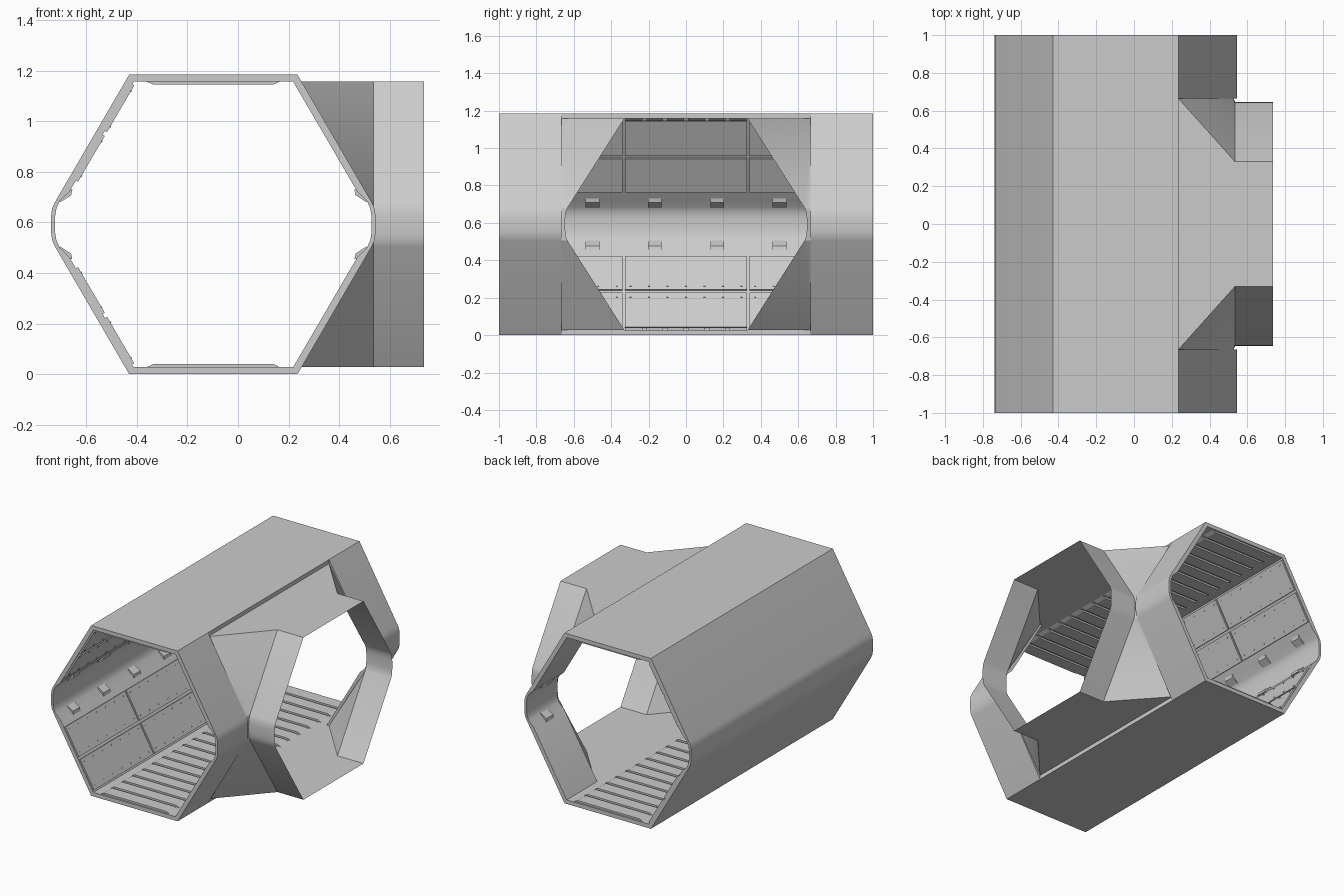
import bpy, bmesh, math
from mathutils import Vector

if "Cube" in bpy.data.objects:
    bpy.data.objects.remove(bpy.data.objects["Cube"])

H = 1.185          # overall height
CX = -0.0975       # centre line of the main corridor


def flip_z(p):
    return (p[0], H - p[1])


def flip_x(p):
    return (2 * CX - p[0], p[1])


def finish(name, bm, smooth=False):
    bmesh.ops.remove_doubles(bm, verts=bm.verts, dist=1e-5)
    bmesh.ops.recalc_face_normals(bm, faces=bm.faces)
    me = bpy.data.meshes.new(name)
    bm.to_mesh(me)
    bm.free()
    ob = bpy.data.objects.new(name, me)
    bpy.context.collection.objects.link(ob)
    if smooth:
        bpy.ops.object.select_all(action='DESELECT')
        ob.select_set(True)
        bpy.context.view_layer.objects.active = ob
        bpy.ops.object.shade_smooth_by_angle(angle=math.radians(28))
    return ob


def prism(bm, profile, y0, y1):
    """Closed xz profile extruded along y."""
    a = [bm.verts.new((x, y0, z)) for x, z in profile]
    b = [bm.verts.new((x, y1, z)) for x, z in profile]
    n = len(profile)
    bm.faces.new(a)
    bm.faces.new(b[::-1])
    for i in range(n):
        j = (i + 1) % n
        bm.faces.new((a[i], b[i], b[j], a[j]))


# Wall cross-section: upper half of the left side, mirrored for the rest
outer = [(-0.43, H), (-0.724, 0.68), (-0.735, 0.655), (-0.739, 0.625)]
inner = [(-0.413, 1.157), (-0.668, 0.72), (-0.705, 0.685), (-0.718, 0.655), (-0.723, 0.625)]
outer += [flip_z(p) for p in outer[::-1]]
inner += [flip_z(p) for p in inner[::-1]]

# Main corridor: floor, roof and left wall run the full length
bm = bmesh.new()
shell = [(0.235, H)] + outer + [(0.235, 0), (0.235, 0.028)] + inner[::-1] + [(0.235, 1.157)]
shell = [p for i, p in enumerate(shell)]
prism(bm, shell, -1, 1)
finish("corridor_shell", bm, True)

# Right wall: only beside the side opening
bm = bmesh.new()
wall = [flip_x(p) for p in outer + [(-0.43, 0.028)] + inner[::-1][1:-1] + [(-0.43, 1.157)]]
wall = [flip_x(p) for p in outer] + [flip_x(p) for p in inner[::-1]]
for s in (-1, 1):
    prism(bm, wall, s * 0.665, s * 1.0)
finish("right_wall_sections", bm, True)

# Side branch: thin skin with flat flared corners
bm = bmesh.new()
quarter = [(0.33, 1.157), (0.634, 0.68), (0.643, 0.655), (0.646, 0.625)]
side = quarter + [flip_z(p) for p in quarter[::-1]]
ring = side + [(-y, z) for y, z in side[::-1]]
XA, XB = 0.535, 0.735
for i in range(len(ring)):
    (y0, z0), (y1, z1) = ring[i], ring[(i + 1) % len(ring)]
    bm.faces.new([bm.verts.new(c) for c in
                  ((XA, y0, z0), (XB, y0, z0), (XB, y1, z1), (XA, y1, z1))])
for z in (1.157, 0.028):
    bm.faces.new([bm.verts.new(c) for c in
                  ((0.235, -0.665, z), (0.235, 0.665, z), (XA, 0.33, z), (XA, -0.33, z))])
for s in (-1, 1):
    for f in (lambda z: z, lambda z: H - z):
        bm.faces.new([bm.verts.new(c) for c in
                      ((0.235, s * 0.665, f(1.157)), (XA, s * 0.33, f(1.157)),
                       (XA, s * 0.634, f(0.68)))])
        bm.faces.new([bm.verts.new(c) for c in
                      ((0.235, s * 0.665, f(1.157)), (XA, s * 0.634, f(0.68)),
                       (0.528, s * 0.665, f(0.68)))])
    for (y0, z0), (y1, z1) in zip(side[1:-2], side[2:-1]):
        bm.faces.new([bm.verts.new(c) for c in
                      ((XA, s * y0, z0), (XA, s * y1, z1),
                       (0.528, s * 0.665, z1), (0.528, s * 0.665, z0))])
finish("side_branch", bm, True)

# Left wall panels: two rows above and two below, three bays long
p0, p1 = Vector((-0.413, 1.157)), Vector((-0.668, 0.72))
along = (p1 - p0).normalized()
normal = Vector((-along.y, along.x))
if normal.x < 0:
    normal = -normal


def on_wall(d, h):
    p = p0 + along * d + normal * h
    return (p.x, p.y)


panels, rivets = bmesh.new(), bmesh.new()
bays = [(-0.995, -0.34), (-0.327, 0.327), (0.34, 0.995)]
for d0, d1 in ((0.012, 0.225), (0.243, 0.452)):
    prof = [on_wall(d0, -0.002), on_wall(d0, 0.01), on_wall(d1, 0.01), on_wall(d1, -0.002)]
    for y0, y1 in bays:
        for up in (True, False):
            fit = (lambda p: p) if up else flip_z
            prism(panels, [fit(p) for p in prof], y0, y1)
            # rivets along the panel edges
            for d in (d0 + 0.025, d1 - 0.025):
                for k in range(7):
                    y = y0 + 0.03 + (y1 - y0 - 0.06) * k / 6
                    dot = [on_wall(d - 0.004, 0.009), on_wall(d - 0.004, 0.0125),
                           on_wall(d + 0.004, 0.0125), on_wall(d + 0.004, 0.009)]
                    prism(rivets, [fit(p) for p in dot], y - 0.005, y + 0.005)
finish("wall_panels", panels)
finish("panel_rivets", rivets)

# Clips along the edge of the curved middle band
bm = bmesh.new()
clip = [(-0.655, 0.73), (-0.66, 0.708), (-0.703, 0.68), (-0.712, 0.69), (-0.68, 0.73)]
for k in range(6):
    y = -5 / 6 + k / 3
    for fit in (lambda p: p, flip_z):
        prism(bm, [fit(p) for p in clip], y - 0.037, y + 0.037)
        if abs(y) > 0.7:
            prism(bm, [flip_x(fit(p)) for p in clip], y - 0.037, y + 0.037)
finish("band_clips", bm)

# Floor and ceiling slats across the corridor
bm = bmesh.new()
slat = [(-0.365, 0.026), (-0.335, 0.04), (0.14, 0.04), (0.17, 0.026)]
for k in range(18):
    y = -1 + (k + 0.5) / 9
    for fit in (lambda p: p, flip_z):
        prism(bm, [fit(p) for p in slat], y - 0.045, y + 0.045)
finish("floor_and_ceiling_slats", bm)
